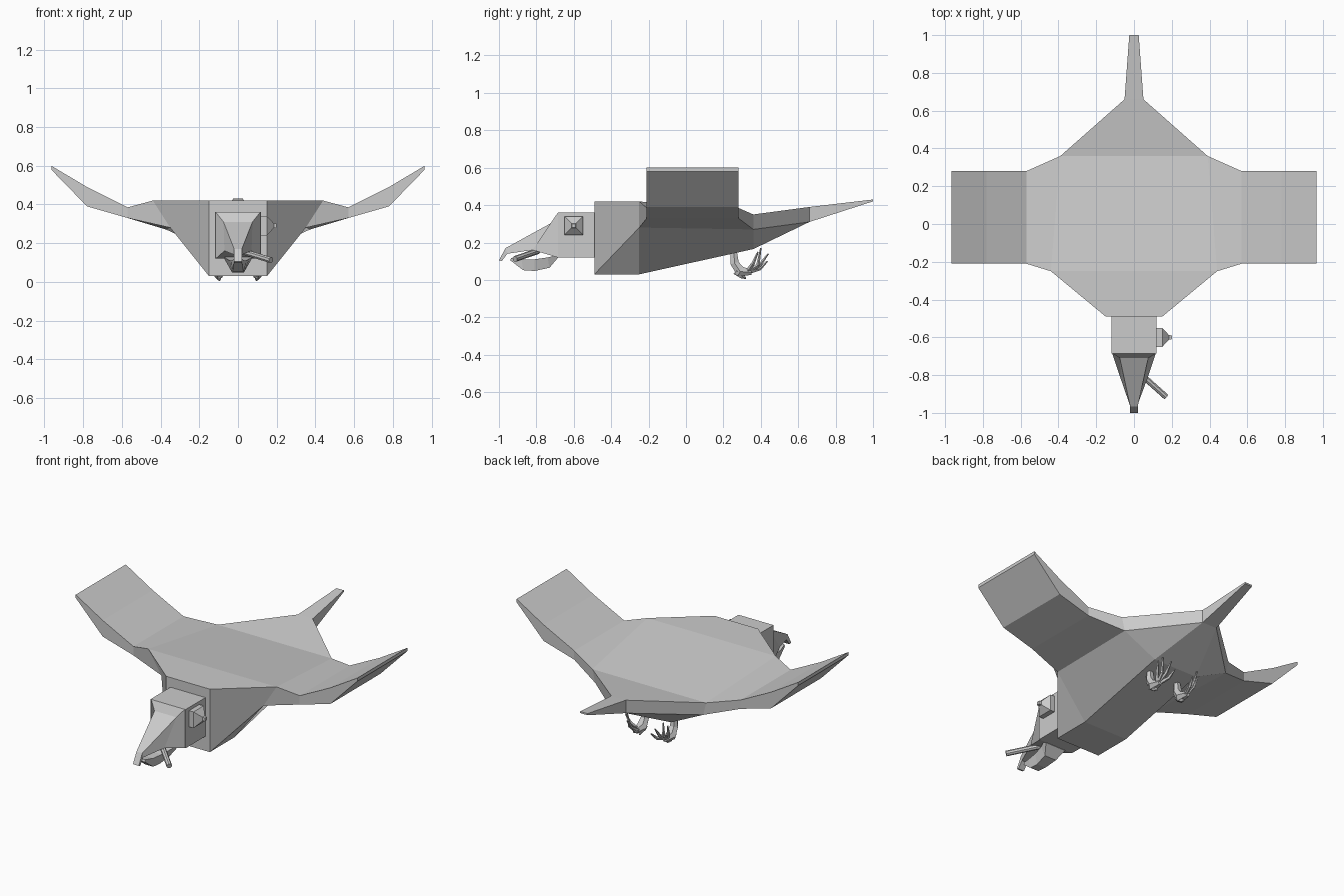
import bpy, bmesh, math
from mathutils import Vector

if "Cube" in bpy.data.objects:
    bpy.data.objects.remove(bpy.data.objects["Cube"])


def finish(name, bm, mirror=False):
    bmesh.ops.remove_doubles(bm, verts=bm.verts, dist=1e-4)
    bmesh.ops.recalc_face_normals(bm, faces=bm.faces)
    me = bpy.data.meshes.new(name)
    bm.to_mesh(me)
    bm.free()
    ob = bpy.data.objects.new(name, me)
    bpy.context.collection.objects.link(ob)
    if mirror:
        mod = ob.modifiers.new("Mirror", 'MIRROR')
        mod.use_clip = True
    return ob


def quad(bm, *verts):
    bm.faces.new(verts)


def add_loft(bm, rings):
    """Closed rings skinned together and capped at both ends."""
    vs = [[bm.verts.new(p) for p in r] for r in rings]
    n = len(vs[0])
    for a, b in zip(vs, vs[1:]):
        for i in range(n):
            quad(bm, a[i], a[(i + 1) % n], b[(i + 1) % n], b[i])
    bm.faces.new(vs[0])
    bm.faces.new(vs[-1])


def add_tube(bm, path, radii, sides, squash=1.0):
    """Round tube along a path of points."""
    pts = [Vector(p) for p in path]
    rings = []
    for i, p in enumerate(pts):
        d = (pts[min(i + 1, len(pts) - 1)] - pts[max(i - 1, 0)]).normalized()
        u = Vector((1, 0, 0))
        u = (u - d * u.dot(d)).normalized()
        w = d.cross(u)
        rings.append([p + radii[i] * (u * squash * math.cos(t) + w * math.sin(t))
                      for t in (2 * math.pi * k / sides for k in range(sides))])
    add_loft(bm, rings)


# Body, tail and wing: right half skinned through open rings, then mirrored
stations = [
    # y, top inner, top outer, lower side, bottom (x, z)
    (-0.49, (.15, .42), (.15, .42), (.15, .03), (.15, .03)),
    (-0.25, (.15, .42), (.44, .42), (.35, .28), (.15, .03)),
    (0.36, (.15, .35), (.39, .35), (.37, .27), (.15, .165)),
    (0.66, (.05, .39), (.05, .39), (.05, .31), (.05, .31)),
    (1.00, (.025, .43), (.025, .43), (.025, .42), (.025, .42)),
]
bm = bmesh.new()
rows = []
for y, a, b, c, d in stations:
    ring = [(0, a[1]), a, b, c, d, (0, d[1])]
    rows.append([bm.verts.new((x, y, z)) for x, z in ring])
for j, (r, s) in enumerate(zip(rows, rows[1:])):
    for i in range(5):
        if (j, i) != (1, 2):            # opening where the wing joins
            quad(bm, r[i], r[i + 1], s[i + 1], s[i])
bm.faces.new(rows[0])
bm.faces.new(rows[-1])
prev = [rows[1][2], rows[1][3], rows[2][3], rows[2][2]]
for x, top, low in ((.57, .385, .33), (.78, .49, .39), (.965, .60, .58)):
    cur = [bm.verts.new(p) for p in ((x, -.21, top), (x, -.21, low),
                                     (x, .28, low), (x, .28, top))]
    for i in range(4):
        k = (i + 1) % 4
        quad(bm, prev[i], prev[k], cur[k], cur[i])
    prev = cur
bm.faces.new(prev)
finish("body_and_wings", bm, mirror=True)


def box_ring_y(ty, tx, tz, by, bx, bz):
    """Four-point ring: top edge and bottom edge, symmetric in x."""
    return [(-tx, ty, tz), (tx, ty, tz), (bx, by, bz), (-bx, by, bz)]


# Head
bm = bmesh.new()
add_loft(bm, [box_ring_y(y, .12, .36, y, .12, .12) for y in (-.49, -.685)])
finish("head", bm)

# Upper beak with hooked tip
bm = bmesh.new()
add_loft(bm, [box_ring_y(-.685, .115, .36, -.685, .115, .12),
              box_ring_y(-.71, .075, .31, -.82, .07, .16),
              box_ring_y(-.965, .02, .17, -.955, .02, .14),
              box_ring_y(-1.0, .02, .105, -.985, .02, .10)])
finish("upper_beak", bm)

# Lower beak
bm = bmesh.new()
add_loft(bm, [box_ring_y(-.685, .08, .135, -.685, .07, .118),
              box_ring_y(-.74, .06, .12, -.73, .04, .065),
              box_ring_y(-.81, .045, .11, -.81, .03, .048),
              box_ring_y(-.88, .035, .11, -.87, .028, .052),
              box_ring_y(-.935, .02, .118, -.94, .02, .105)])
finish("lower_beak", bm)

# Eye on the right side: stepped square cone
bm = bmesh.new()
add_loft(bm, [[(x, -.60 + sy * h, .29 + sz * h) for sy, sz in
               ((-1, -1), (1, -1), (1, 1), (-1, 1))]
              for x, h in ((.115, .05), (.15, .05), (.185, .012), (.20, .010))])
finish("eye", bm)

# Stick held in the beak
bm = bmesh.new()
add_tube(bm, [(.03, -.79, .155), (.17, -.915, .112)], [.016, .016], 8)
finish("beak_stick", bm)

# Feet: leg, palm and curved toes, mirrored
bm = bmesh.new()
add_tube(bm, [(.10, .255, .16), (.10, .26, .09), (.10, .29, .045), (.10, .35, .04)],
         [.018, .026, .033, .016], 6)
add_tube(bm, [(.10, .27, .05), (.10, .30, .02), (.095, .32, .008)],
         [.025, .014, .004], 5)
for dx, mid, tip in ((-.035, (.395, .06), (.435, .10)),
                     (-.005, (.395, .08), (.44, .14)),
                     (.025, (.385, .08), (.40, .17)),
                     (.045, (.36, .09), (.385, .15))):
    add_tube(bm, [(.10, .325, .04), (.10 + dx * .7, *mid), (.10 + dx, *tip)],
             [.013, .010, .004], 5)
finish("feet", bm, mirror=True)
